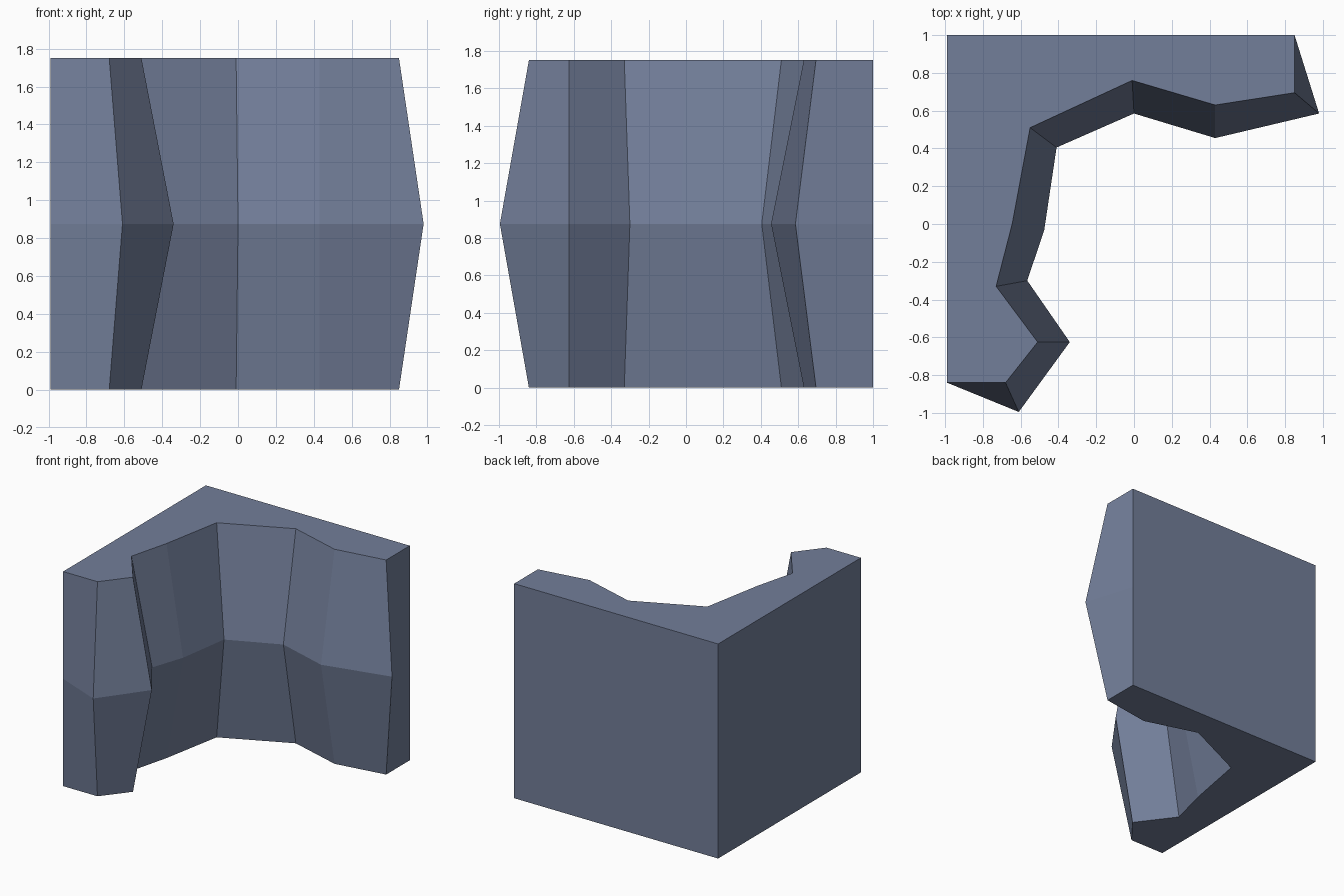
import bpy
import bmesh

default_cube = bpy.data.objects.get("Cube")
if default_cube:
    bpy.data.objects.remove(default_cube, do_unlink=True)

HEIGHT = 1.75

# Flat back corner shared by every level: left end, corner, right end
back_wall = [(0.85, 1), (-0.99, 1), (-0.99, -0.84)]

# Rocky inner face, from the right end round to the front end
rim_face = [(-0.68, -0.84), (-0.51, -0.625), (-0.73, -0.33), (-0.645, 0),
            (-0.55, 0.51), (-0.01, 0.76), (0.43, 0.63), (0.85, 0.695)]
bulge_face = [(-0.61, -0.995), (-0.34, -0.625), (-0.565, -0.3), (-0.475, -0.03),
              (-0.41, 0.405), (0, 0.585), (0.43, 0.455), (0.98, 0.585)]


def make_material(name, colour):
    material = bpy.data.materials.new(name)
    material.use_nodes = True
    material.diffuse_color = colour
    shader = material.node_tree.nodes["Principled BSDF"]
    shader.inputs["Base Color"].default_value = colour
    shader.inputs["Roughness"].default_value = 0.9
    return material


def add_ring(bm, outline, z):
    return [bm.verts.new((x, y, z)) for x, y in outline]


def bridge_rings(bm, lower, upper):
    for i in range(len(lower)):
        j = (i + 1) % len(lower)
        bm.faces.new((lower[i], lower[j], upper[j], upper[i]))


def build_cliff(name, material):
    bm = bmesh.new()
    # Narrow rim at the bottom and top, bulging outline halfway up
    levels = [(rim_face, 0), (bulge_face, HEIGHT / 2), (rim_face, HEIGHT)]
    rings = [add_ring(bm, back_wall + face, z) for face, z in levels]
    for lower, upper in zip(rings, rings[1:]):
        bridge_rings(bm, lower, upper)
    # Flat caps
    bm.faces.new(list(reversed(rings[0])))
    bm.faces.new(rings[-1])
    bmesh.ops.recalc_face_normals(bm, faces=bm.faces)

    mesh = bpy.data.meshes.new(name)
    bm.to_mesh(mesh)
    bm.free()
    mesh.materials.append(material)
    cliff = bpy.data.objects.new(name, mesh)
    bpy.context.collection.objects.link(cliff)
    return cliff


slate = make_material("slate_blue_stone", (0.17, 0.21, 0.32, 1))
build_cliff("cliff_inner_corner", slate)
